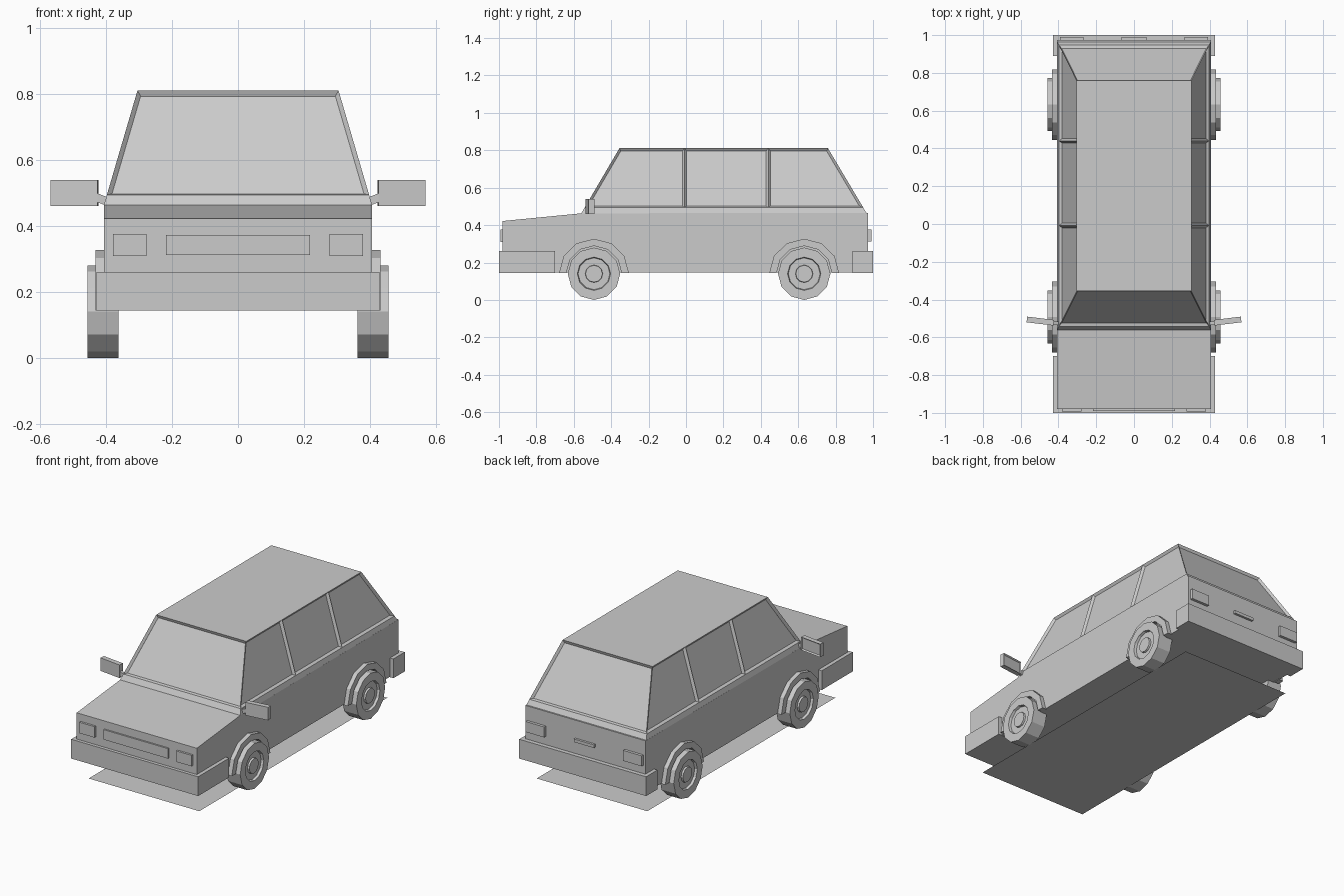
import bpy, bmesh
from math import sin, cos, radians, pi
from mathutils import Matrix, Vector

if "Cube" in bpy.data.objects:
    bpy.data.objects.remove(bpy.data.objects["Cube"])


def finish(name, bm):
    bmesh.ops.recalc_face_normals(bm, faces=bm.faces)
    me = bpy.data.meshes.new(name)
    bm.to_mesh(me)
    bm.free()
    ob = bpy.data.objects.new(name, me)
    bpy.context.collection.objects.link(ob)
    return ob


def prism(name, profile, x0, x1):
    """Extrude a (y, z) outline along x."""
    bm = bmesh.new()
    a = [bm.verts.new((x0, y, z)) for y, z in profile]
    b = [bm.verts.new((x1, y, z)) for y, z in profile]
    bm.faces.new(a)
    bm.faces.new(b[::-1])
    n = len(profile)
    for i in range(n):
        j = (i + 1) % n
        bm.faces.new((a[i], b[i], b[j], a[j]))
    return finish(name, bm)


def box(name, x, y, z):
    return prism(name, [(y[0], z[0]), (y[1], z[0]), (y[1], z[1]), (y[0], z[1])], *x)


# Lower body with sloping hood
prism("body", [(-.98, .146), (-.98, .422), (-.56, .463), (.974, .465), (.974, .146)],
      -.407, .407)

# Cabin: tapered shell with recessed windows
bm = bmesh.new()
rings = []
for t in (0, .09, 1):
    hx, yf, yr, z = .407 - .102 * t, -.56 + .204 * t, .966 - .207 * t, .463 + .348 * t
    pts = [(-hx, yf), (hx, yf), (hx, -.008), (hx, .44),
           (hx, yr), (-hx, yr), (-hx, .44), (-hx, -.008)]
    rings.append([bm.verts.new((x, y, z)) for x, y in pts])
windows = []
for k in (0, 1):
    for i in range(8):
        j = (i + 1) % 8
        f = bm.faces.new((rings[k][i], rings[k][j], rings[k + 1][j], rings[k + 1][i]))
        if k:
            windows.append(f)
bm.faces.new(rings[2])
bm.normal_update()
bmesh.ops.inset_individual(bm, faces=windows, thickness=.012, depth=-.014,
                           use_even_offset=True)
finish("cabin", bm)

# Bumpers wrapping the corners
box("front_bumper", (-.43, .43), (-1, -.70), (.143, .261))
box("rear_bumper", (-.43, .43), (.89, 1), (.143, .261))

# Grille and tailgate handle
box("grille", (-.218, .218), (-.99, -.97), (.312, .373))
box("tailgate_handle", (-.068, .068), (.96, .988), (.336, .355))

# Flat shadow panel below the car
bm = bmesh.new()
bm.faces.new([bm.verts.new(p) for p in
              ((-.375, -.91, .001), (.375, -.91, .001), (.375, .91, .001), (-.375, .91, .001))])
finish("floor_shadow", bm)

# Wheel section as (x, radius): tyre, sunken rim, hub cap
TYRE = [(.362, 0), (.362, .14), (.457, .14), (.457, .089), (.442, .085),
        (.442, .047), (.453, .045), (.453, 0)]


def wheel(name, s, y):
    bm = bmesh.new()
    vs = [bm.verts.new((s * x, y, .14 + r)) for x, r in TYRE]
    es = [bm.edges.new(e) for e in zip(vs, vs[1:])]
    bmesh.ops.spin(bm, geom=vs + es, cent=(0, y, .14), axis=(1, 0, 0),
                   angle=2 * pi, steps=12)
    bmesh.ops.remove_doubles(bm, verts=bm.verts, dist=1e-4)
    finish(name, bm)


# Half-ring wheel arch outline
def arch(y):
    a = [radians(30 * i) for i in range(7)]
    return ([(y + .187 * cos(t), .143 + .184 * sin(t)) for t in a] +
            [(y + .148 * cos(t), .143 + .146 * sin(t)) for t in reversed(a)])


for side, s in (("right", 1), ("left", -1)):
    for end, y in (("front", -.492), ("rear", .632)):
        wheel(f"{end}_{side}_wheel", s, y)
        prism(f"{end}_{side}_wheel_arch", arch(y), s * .40, s * .433)

    # Lamps
    box(f"{side}_headlight", (s * .277, s * .38), (-.993, -.97), (.309, .376))
    box(f"{side}_tail_light", (s * .268, s * .393), (.96, .991), (.312, .376))

    # Door mirror: housing with a recessed rear face, plus stem
    bm = bmesh.new()
    bmesh.ops.create_cube(bm, size=1, matrix=Matrix.Diagonal((.143, .03, .08, 1)))
    bm.normal_update()
    back = [f for f in bm.faces if f.normal.y > .9]
    bmesh.ops.inset_individual(bm, faces=back, thickness=.009, depth=-.008)
    bm.transform(Matrix.Translation((s * .496, -.514, .5)) @
                 Matrix.Rotation(s * radians(7), 4, 'Z'))
    finish(f"{side}_mirror", bm)
    bm = bmesh.new()
    bmesh.ops.create_cube(bm, size=1, matrix=Matrix.Diagonal((.06, .018, .025, 1)))
    bm.transform(Matrix.Translation((s * .412, -.525, .48)) @
                 Matrix.Rotation(-s * radians(22), 4, 'Y'))
    finish(f"{side}_mirror_stem", bm)
